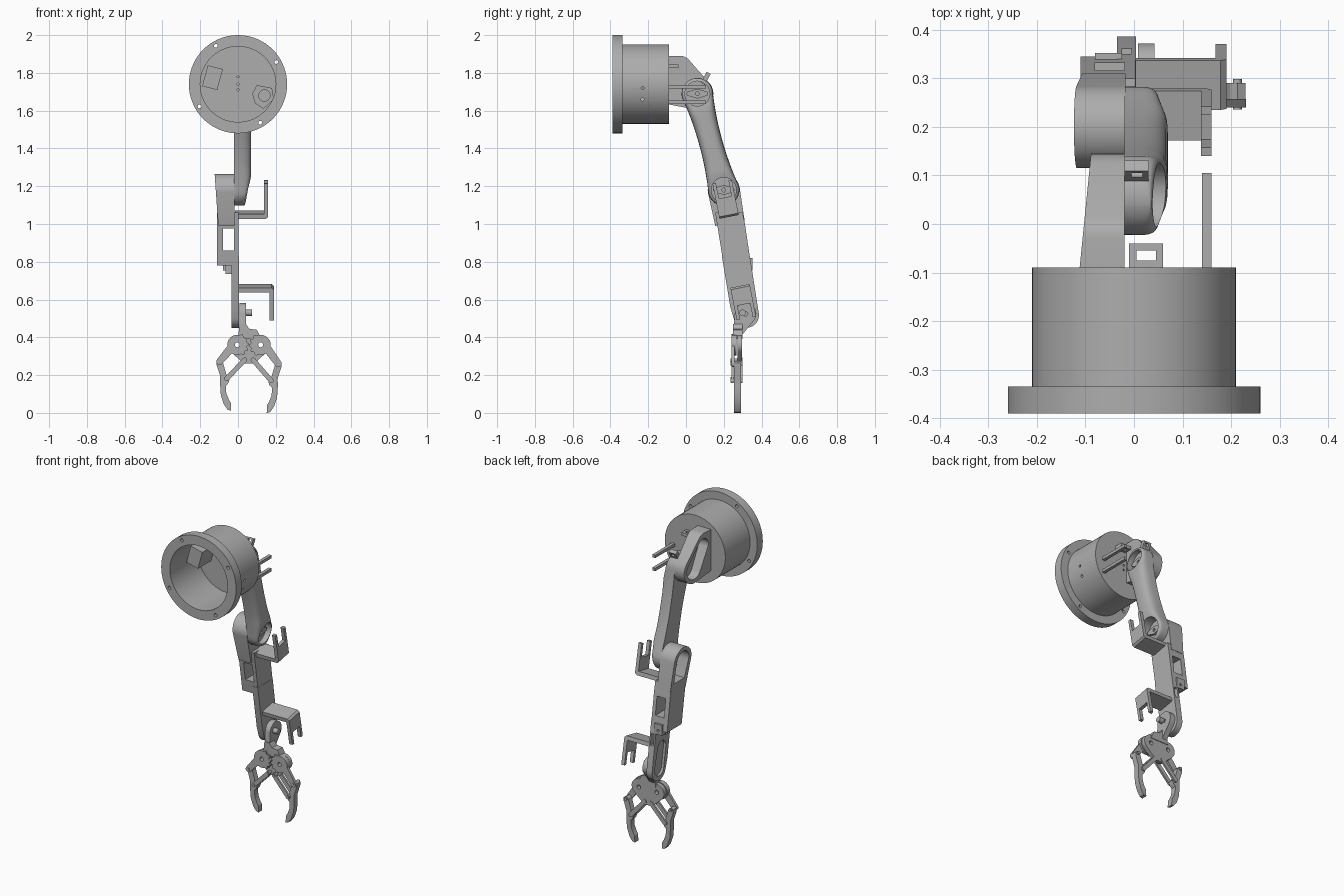
import bpy, bmesh, math
from mathutils import Matrix, Vector
from mathutils.geometry import convex_hull_2d

if "Cube" in bpy.data.objects:
    bpy.data.objects.remove(bpy.data.objects["Cube"], do_unlink=True)

GREY = (0.42, 0.42, 0.42, 1)
mat = bpy.data.materials.new("plain_grey")
mat.use_nodes = True
mat.diffuse_color = GREY
mat.node_tree.nodes["Principled BSDF"].inputs["Base Color"].default_value = GREY


def finish(name, bm):
    bmesh.ops.remove_doubles(bm, verts=bm.verts, dist=1e-5)
    bmesh.ops.recalc_face_normals(bm, faces=bm.faces)
    me = bpy.data.meshes.new(name)
    bm.to_mesh(me)
    bm.free()
    me.materials.append(mat)
    ob = bpy.data.objects.new(name, me)
    bpy.context.collection.objects.link(ob)
    return ob


def prism(name, pts, axis, lo, hi):
    """Extrude a 2D outline: (y, z) along x, or (x, z) along y."""
    bm = bmesh.new()
    place = (lambda p, d: (d, p[0], p[1])) if axis == "x" else (lambda p, d: (p[0], d, p[1]))
    a = [bm.verts.new(place(p, lo)) for p in pts]
    b = [bm.verts.new(place(p, hi)) for p in pts]
    bm.faces.new(a)
    bm.faces.new(b[::-1])
    for i in range(len(pts)):
        j = (i + 1) % len(pts)
        bm.faces.new((a[i], a[j], b[j], b[i]))
    return finish(name, bm)


def ring(c, r, n=40):
    return [(c[0] + r * math.cos(math.tau * i / n), c[1] + r * math.sin(math.tau * i / n))
            for i in range(n)]


def hull(*items):
    """Outline around points (a, b) and circles (a, b, r)."""
    pts = []
    for it in items:
        pts += ring(it, it[2]) if len(it) == 3 else [it]
    return [pts[i] for i in convex_hull_2d([Vector(p) for p in pts])]


def box(name, x, y, z):
    return prism(name, [(y[0], z[0]), (y[1], z[0]), (y[1], z[1]), (y[0], z[1])], "x", *x)


def cut(ob, *cutters):
    bpy.context.view_layer.objects.active = ob
    for c in cutters:
        m = ob.modifiers.new("cut", "BOOLEAN")
        m.operation, m.solver, m.object = "DIFFERENCE", "EXACT", c
        bpy.ops.object.modifier_apply(modifier=m.name)
        bpy.data.objects.remove(c, do_unlink=True)
    return ob


def taper(ob, co, at, slope):
    """Slant the -x side along y or z."""
    for v in ob.data.vertices:
        if v.co.x < -0.06:
            v.co.x += slope * (v.co[co] - at)


def tilt(ob, y, z, a):
    ob.data.transform(Matrix.Translation((0, y, z)) @ Matrix.Rotation(a, 4, "X"))
    return ob


SHOULDER, ELBOW, WRIST = (0.06, 1.69), (0.2, 1.18), (0.315, 0.525)
LEAN = 0.195

# Base housing: open drum with flange
MID = 1.74
profile = [(0.2, -0.39), (0.26, -0.39), (0.26, -0.335), (0.21, -0.335),
           (0.21, -0.09), (0, -0.09), (0, -0.11), (0.2, -0.11)]
bm = bmesh.new()
vs = [bm.verts.new((r, y, MID)) for r, y in profile]
es = [bm.edges.new((vs[i], vs[(i + 1) % len(vs)])) for i in range(len(vs))]
bmesh.ops.spin(bm, geom=vs + es, cent=(0, 0, MID), axis=(0, 1, 0), angle=math.tau, steps=72)
bmesh.ops.dissolve_degenerate(bm, edges=bm.edges, dist=1e-5)
base = finish("base_housing", bm)
for deg in (30, 120, 210, 300):
    a = math.radians(deg)
    c = (0.235 * math.cos(a), MID + 0.235 * math.sin(a))
    cut(base, prism("bolt_hole", ring(c, 0.01, 16), "y", -0.45, -0.3))
for z in (1.66, 1.72):
    cut(base, prism("side_hole", ring((-0.23, z), 0.008, 16), "x", 0.15, 0.25))
for z in (1.71, 1.74, 1.78):
    cut(base, prism("cap_hole", ring((0, z), 0.006, 12), "y", -0.15, -0.05))

# Mounts inside the drum
prism("inner_mount_right", [(-0.16, 1.84), (-0.08, 1.82), (-0.11, 1.71), (-0.19, 1.73)],
      "y", -0.24, -0.1)
mount = prism("inner_mount_left", [(0.075, 1.69), (0.09, 1.64), (0.135, 1.61), (0.19, 1.66),
                                   (0.18, 1.72), (0.1, 1.735)], "y", -0.22, -0.1)
cut(mount, prism("socket", ring((0.14, 1.68), 0.03), "y", -0.3, -0.18))

# Shoulder bracket with open slot, cable loop and prongs
sh = prism("shoulder_bracket", hull((*SHOULDER, 0.085), (-0.03, 1.83, 0.06), (-0.1, 1.635),
                                    (-0.1, 1.89)), "x", -0.112, -0.02)
taper(sh, 1, -0.09, 0.1)
cut(sh, prism("slot", hull((0.06, 1.69, 0.06), (-0.02, 1.81, 0.045)), "x", -0.2, -0.045))
loop = box("cable_loop", (-0.01, 0.06), (-0.1, -0.04), (1.825, 1.845))
cut(loop, box("loop_hole", (0.005, 0.045), (-0.075, -0.055), (1.8, 1.87)))
for i, z in enumerate((1.635, 1.717)):
    box(f"shoulder_prong_{i}", (0.14, 0.16), (-0.1, 0.105), (z, z + 0.018))

# Upper arm: lofted D section with a round hub at each end
s, e = Vector(SHOULDER), Vector(ELBOW)
length, R, X0 = (e - s).length, 0.083, -0.02
along = (e - s).normalized()
across = Vector((-along.y, along.x))
steps = [-R * math.cos(math.pi / 2 * i / 10) for i in range(11)]
steps += [length * i / 20 for i in range(1, 20)]
steps += [length + R * math.sin(math.pi / 2 * i / 10) for i in range(11)]
bm = bmesh.new()
rows = []
for t in steps:
    over = max(-t, t - length, 0)
    u = min(max(t / length, 0), 1)
    w = max(math.sqrt(max(R * R - over * over, 0)), 0.002)
    if over == 0:
        w = 0.062 + (R - 0.062) * (2 * u - 1) ** 2
    inner = min(t, length - t)
    top = 0.035 + 0.035 * min(max((inner + R) / 0.17, 0), 1)
    power = 0.3 + 0.3 * min(max(inner / 0.15, 0), 1)
    row = []
    for k in range(17):
        a = math.pi * k / 16
        c, h = math.cos(a), max(math.sin(a), 0)
        p = s + along * t + across * (w * math.copysign(abs(c) ** power, c))
        row.append(bm.verts.new((X0 + (top - X0) * h ** power, p.x, p.y)))
    rows.append(row)
for a, b in zip(rows, rows[1:]):
    for k in range(17):
        j = (k + 1) % 17
        bm.faces.new((a[k], a[j], b[j], b[k]))
bm.faces.new(rows[0])
bm.faces.new(rows[-1][::-1])
arm = finish("upper_arm", bm)
for n, c in (("shoulder", SHOULDER), ("elbow", ELBOW)):
    cut(arm, prism("cup", ring(c, 0.066), "x", 0.005, 0.2))
    horn = prism(n + "_horn", hull((*c, 0.025), (c[0] + 0.045, c[1], 0.012),
                                   (c[0] - 0.045, c[1], 0.012)), "x", 0, 0.02)
    cut(horn, prism("screw_hole", ring(c, 0.01, 16), "x", 0.008, 0.05))
clip = box("arm_cable_clip", (-0.02, 0.03), (-0.012, 0.012), (0.06, 0.125))
cut(clip, box("clip_hole", (-0.005, 0.018), (-0.05, 0.05), (0.098, 0.115)))
tilt(clip, *SHOULDER, -0.5)

# Elbow bracket running into the hollow forearm
br = prism("elbow_bracket", hull((*ELBOW, 0.085), (0.155, 0.99), (0.31, 1.02)), "x", -0.108, -0.018)
taper(br, 2, 1.04, -0.07)
cut(br, prism("slot", hull((*ELBOW, 0.06), (0.225, 1.06, 0.05)), "x", -0.2, -0.045))
fore = prism("forearm", [(0.155, 1.06), (0.3, 1.06), (0.312, 1.0), (0.345, 0.78), (0.2, 0.78)],
             "x", -0.11, 0.003)
cut(fore, box("window", (-0.08, -0.02), (0, 0.5), (0.86, 0.975)))

# Lower forearm ending in the round wrist
low = prism("lower_forearm", hull((0.19, 0.83), (0.338, 0.83), (0.235, 0.56),
                                  (0.318, 0.518, 0.068)), "x", -0.035, 0.004)
cut(low, box("notch", (-0.025, -0.005), (0.3, 0.5), (0.68, 0.75)),
    prism("wrist_pocket", hull((*WRIST, 0.045), (0.29, 0.65, 0.04)), "x", -0.1, -0.02))
tab = box("forearm_tab", (-0.08, -0.025), (0.315, 0.352), (0.755, 0.82))
cut(tab, prism("tab_hole", ring((-0.052, 0.78), 0.008, 16), "y", 0.335, 0.4))
box("forearm_lug", (-0.065, -0.03), (0.27, 0.3), (0.735, 0.79))


# Servo clips: plate with a forked post
def servo_clip(name, at, x, tip, fork, shelf, thick, d):
    pts = [(-0.015, shelf), (x - 0.022, shelf), (x - 0.022, tip), (x, tip),
           (x, shelf - d * thick * 0.6), (x - 0.012, shelf - d * thick), (-0.015, shelf - d * thick)]
    ob = prism(name, pts, "y", -0.052, 0.052)
    cut(ob, box("gap", (x - 0.05, x + 0.05), (-0.034, 0.034), sorted((fork, tip + d * 0.05))))
    tilt(ob, *at, LEAN)


servo_clip("elbow_servo_clip", ELBOW, 0.16, 0.045, -0.04, -0.12, 0.025, 1)
servo_clip("wrist_servo_clip", WRIST, 0.19, -0.025, 0.05, 0.125, 0.025, -1)

# Wrist plate and neck
hand = prism("wrist_plate", hull((*WRIST, 0.057), (0.25, 0.41), (0.295, 0.41)), "x", 0.008, 0.042)
cut(hand, prism("wrist_hole", ring(WRIST, 0.012, 16), "x", 0.03, 0.1))
prism("wrist_screw", ring((0.3, 0.53), 0.017, 16), "x", 0.04, 0.073)
prism("neck", [(0.008, 0.47), (0.042, 0.47), (0.06, 0.445), (0.1, 0.44), (0.125, 0.39),
               (0.0, 0.39)], "y", 0.25, 0.3)

# Gripper: palm, two geared arms, links and curved fingers
CX, GEAR = 0.058, 0.062
palm = prism("palm", hull((CX - GEAR, 0.36, 0.05), (CX + GEAR, 0.36, 0.05), (CX - 0.022, 0.28, 0.018),
                          (CX + 0.022, 0.28, 0.018)), "y", 0.272, 0.296)
for side, d in (("right", -1), ("left", 1)):
    drop = 0.012 if d > 0 else 0

    def P(x, z, d=d, drop=drop):
        return (CX + d * x, z - drop)

    g = (CX + d * GEAR, 0.36)
    teeth = []
    for i in range(48):
        a = math.tau * i / 48
        r = 0.062 if i % 4 < 2 and -d * math.cos(a) > 0.2 else 0.053
        teeth.append((g[0] + r * math.cos(a), g[1] + r * math.sin(a)))
    gear = prism(side + "_gear", teeth, "y", 0.24, 0.268)
    for ob in (gear, palm):
        cut(ob, prism("axle_hole", ring(g, 0.013, 16), "y", 0.2, 0.35))
    knuckle, joint, root = P(0.155, 0.272), P(0.118, 0.182), (CX + d * 0.022, 0.28)
    prism(side + "_gear_arm", hull((g[0] + d * 0.035, g[1] - 0.02, 0.022), (*knuckle, 0.018)),
          "y", 0.24, 0.257)
    for k, y in enumerate((0.24, 0.288)):
        prism(f"{side}_link_{k}", hull((*root, 0.013), (*joint, 0.013)), "y", y, y + 0.012)
    for n, c in (("knuckle", knuckle), ("joint", joint), ("root", root)):
        prism(f"{side}_{n}_pin", ring(c, 0.009, 16), "y", 0.236, 0.299)
    outline = [(0.172, 0.282), (0.155, 0.292), (0.14, 0.28), (0.118, 0.205), (0.102, 0.185),
               (0.108, 0.165), (0.122, 0.15), (0.12, 0.11), (0.106, 0.075), (0.096, 0.06),
               (0.094, 0.018), (0.112, 0.022), (0.132, 0.05), (0.149, 0.1), (0.153, 0.16),
               (0.152, 0.2), (0.172, 0.262)]
    prism(side + "_finger", [P(x, z - 0.006) for x, z in outline], "y", 0.255, 0.29)

# Smooth round surfaces, keep edges sharp
bpy.ops.object.select_all(action="DESELECT")
for ob in bpy.context.scene.objects:
    if ob.type == "MESH":
        ob.select_set(True)
        bpy.context.view_layer.objects.active = ob
bpy.ops.object.shade_smooth_by_angle(angle=math.radians(30))
